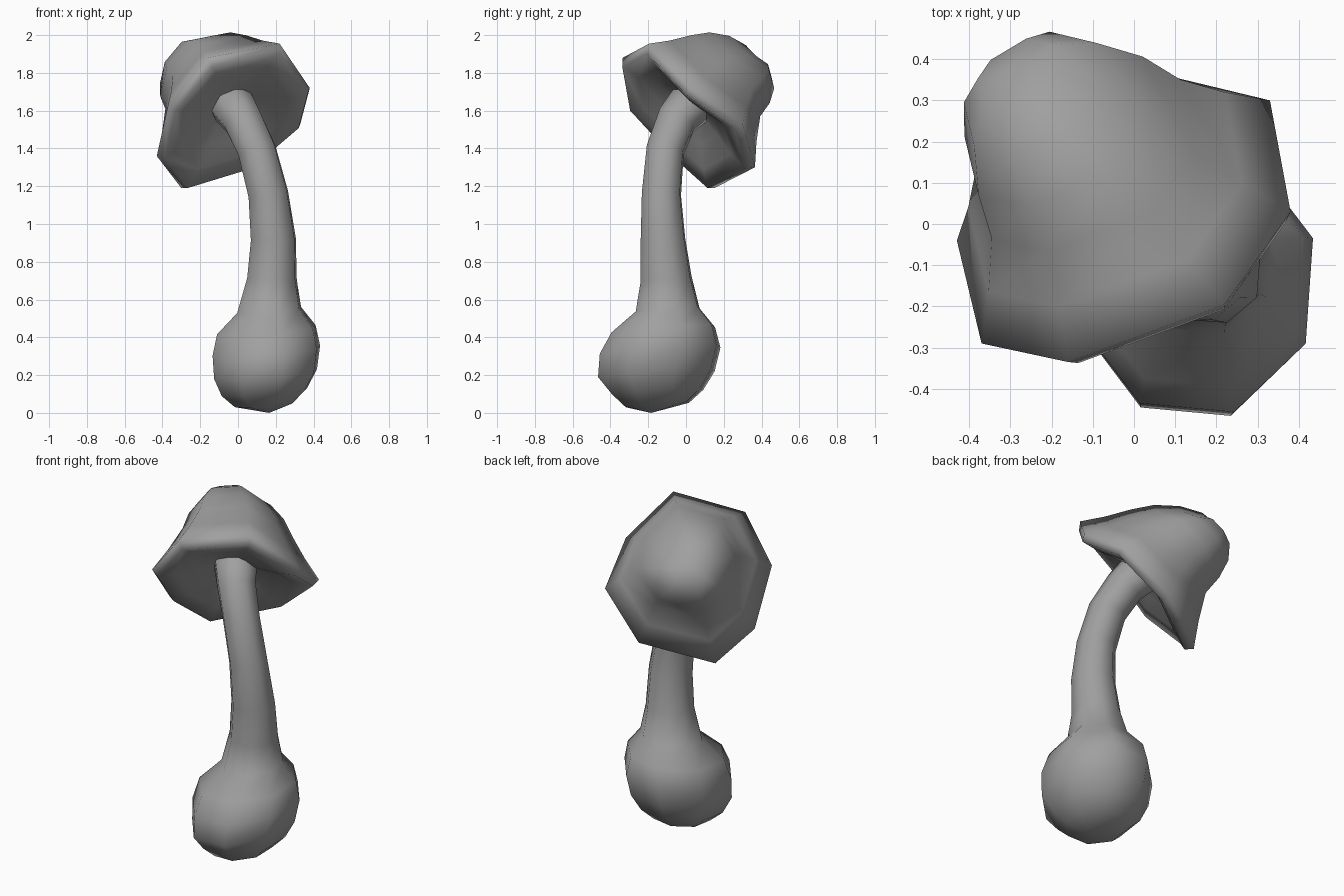
import bpy, bmesh
from math import cos, sin, pi
from mathutils import Vector

cube = bpy.data.objects.get("Cube")
if cube:
    bpy.data.objects.remove(cube)

SIDES = 8
grey = bpy.data.materials.new("soft grey")
grey.use_nodes = True
GREY = (0.35, 0.35, 0.35, 1)
grey.diffuse_color = GREY
grey.node_tree.nodes["Principled BSDF"].inputs["Base Color"].default_value = GREY


def loft(name, rings, first_tip, last_tip):
    """Skin a list of point rings and close both ends with a fan."""
    bm = bmesh.new()
    loops = [[bm.verts.new(p) for p in ring] for ring in rings]
    for a, b in zip(loops, loops[1:]):
        for i in range(SIDES):
            j = (i + 1) % SIDES
            bm.faces.new((a[i], a[j], b[j], b[i]))
    for loop, tip in ((loops[0], first_tip), (loops[-1], last_tip)):
        v = bm.verts.new(tip)
        for i in range(SIDES):
            bm.faces.new((loop[i], loop[(i + 1) % SIDES], v))
    bmesh.ops.recalc_face_normals(bm, faces=bm.faces)
    for f in bm.faces:
        f.smooth = True
    mesh = bpy.data.meshes.new(name)
    bm.to_mesh(mesh)
    bm.free()
    mesh.materials.append(grey)
    obj = bpy.data.objects.new(name, mesh)
    bpy.context.collection.objects.link(obj)
    return obj


def ring(centre, u, v, phase):
    angles = [phase + 2 * pi * i / SIDES for i in range(SIDES)]
    return [centre + cos(a) * u + sin(a) * v for a in angles]


# Stem with a swollen bulb at its foot: x, y, z, half width, half depth
path = [
    (.14, -.155, .045, .165, .18), (.14, -.15, .11, .238, .254),
    (.146, -.157, .205, .287, .325), (.15, -.137, .33, .3, .336),
    (.15, -.12, .44, .275, .288), (.165, -.097, .545, .178, .178),
    (.18, -.105, .71, .138, .142), (.187, -.122, .92, .125, .124),
    (.16, -.13, 1.16, .111, .109), (.1, -.11, 1.39, .107, .105),
    (.025, -.05, 1.55, .11, .11), (-.05, .05, 1.66, .13, .13),
]
BULB_RINGS = 6
bulb_axis = Vector((-.07, -.07, 1))
centres = [Vector(p[:3]) for p in path]
rings = []
for i, c in enumerate(centres):
    if i < BULB_RINGS:
        tangent = bulb_axis
    else:
        tangent = centres[min(i + 1, len(path) - 1)] - centres[i - 1]
    turn = Vector((0, 0, 1)).rotation_difference(tangent)
    wide, deep = path[i][3:]
    rings.append(ring(c, turn @ Vector((wide, 0, 0)), turn @ Vector((0, deep, 0)),
                      pi / SIDES - .08))
loft("stem_and_bulb", rings, Vector((.165, -.185, 0)), Vector((-.08, .09, 1.7)))

# Tilted cap: the uneven eight-cornered rim sets the shape of every ring
rim = [Vector(p) for p in (
    (.38, .03, 1.72), (.33, .3, 1.53), (.06, .365, 1.3), (-.3, .15, 1.19),
    (-.43, -.04, 1.36), (-.37, -.29, 1.63), (-.16, -.335, 1.88), (.22, -.195, 1.955),
)]
centre = sum(rim, Vector()) / SIDES
axis = Vector((-.41, .65, .65)).normalized()
low_side = (rim[3] - rim[7]).normalized()
# Scale of the rim, height above it, sag towards the low side
profile = [
    (.22, .05, 0), (.43, .02, 0), (.7, -.02, 0), (.93, -.04, 0),
    (1, 0, 0), (.82, .12, -.01), (.655, .25, -.02), (.57, .36, .01),
    (.425, .46, .045), (.24, .525, .07),
]
rings = [[centre + (p - centre) * s + axis * h + low_side * sag for p in rim]
         for s, h, sag in profile]
loft("cap", rings, centre + axis * .06, centre + axis * .54 + low_side * .08)
